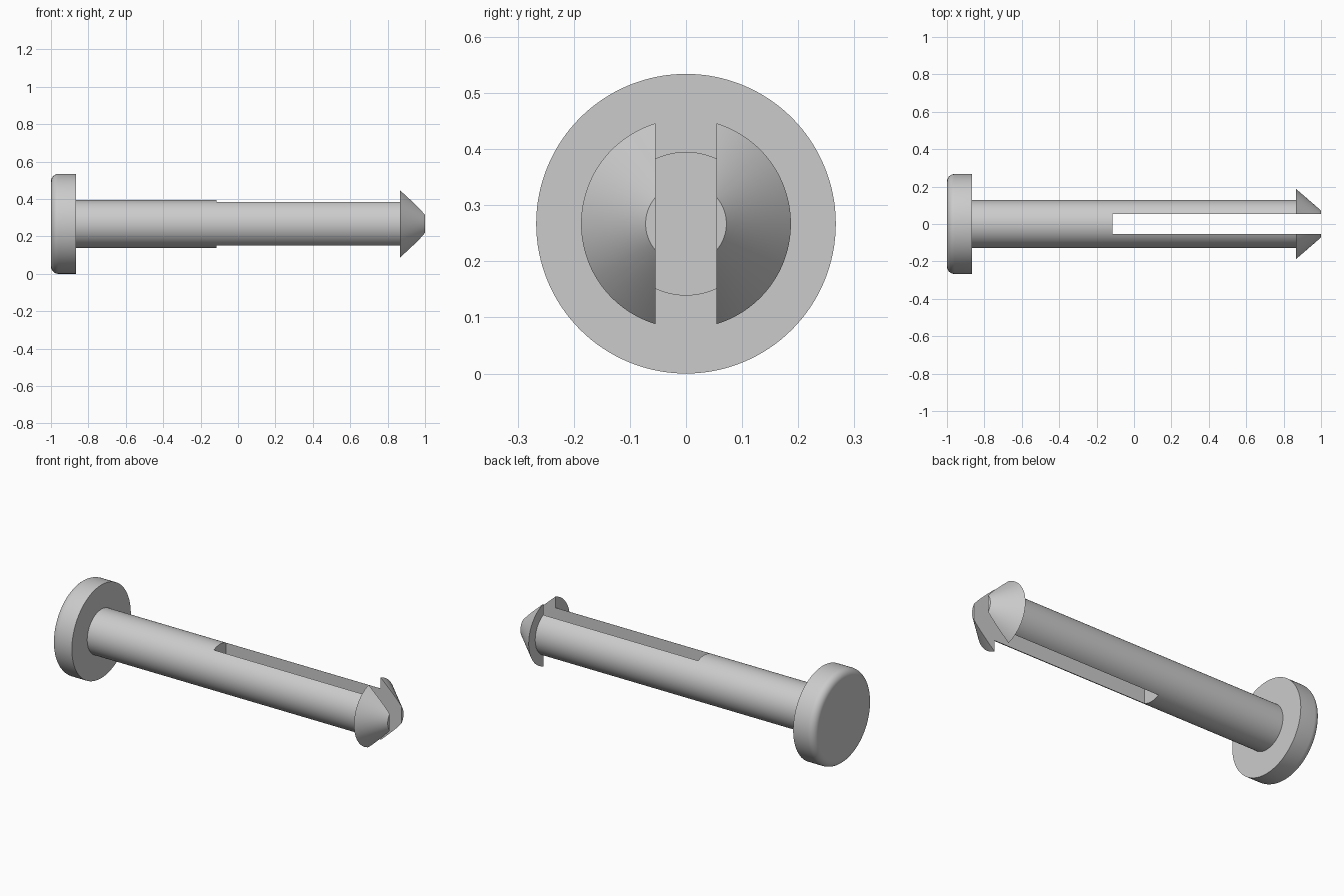
import bpy, bmesh, math

if "Cube" in bpy.data.objects:
    bpy.data.objects.remove(bpy.data.objects["Cube"])

SEG = 128
AXIS_Z = 0.267          # height of the pin's axis

grey = bpy.data.materials.new("grey plastic")
grey.diffuse_color = (0.6, 0.6, 0.6, 1)
grey.use_nodes = True
grey.node_tree.nodes["Principled BSDF"].inputs["Base Color"].default_value = grey.diffuse_color


def lathe(name, profile):
    """Revolve (x, radius) points around the long axis, with flat end caps."""
    bm = bmesh.new()
    rings = []
    for x, r in profile:
        rings.append([bm.verts.new((x, r * math.cos(2 * math.pi * i / SEG),
                                    AXIS_Z + r * math.sin(2 * math.pi * i / SEG)))
                      for i in range(SEG)])
    for a, b in zip(rings, rings[1:]):
        for i in range(SEG):
            j = (i + 1) % SEG
            bm.faces.new((a[i], a[j], b[j], b[i]))
    bm.faces.new(rings[0])
    bm.faces.new(rings[-1])
    bmesh.ops.recalc_face_normals(bm, faces=bm.faces)
    mesh = bpy.data.meshes.new(name)
    bm.to_mesh(mesh)
    bm.free()
    mesh.materials.append(grey)
    obj = bpy.data.objects.new(name, mesh)
    bpy.context.collection.objects.link(obj)
    return obj


# Head disc with rounded outer rim, stem, and conical barb in one profile
R, FILLET = 0.267, 0.04
rim = [(-1 + FILLET * (1 - math.sin(t)), R - FILLET * (1 - math.cos(t)))
       for t in [math.pi / 2 * (1 - k / 8) for k in range(9)]]
pin = lathe("slotted_pin", rim + [(-0.867, R), (-0.867, 0.128),
                                  (0.867, 0.128), (0.867, 0.187), (1.0, 0.072)])

# Slot that splits the stem and barb into two prongs
bpy.ops.mesh.primitive_cube_add(size=1, location=(0.4925, 0, AXIS_Z))
cutter = bpy.context.object
cutter.name = "slot_cutter"
cutter.scale = (1.215, 0.109, 0.6)
cutter.hide_render = True
cutter.data.materials.append(grey)
bpy.context.view_layer.update()

cut = pin.modifiers.new("slot", 'BOOLEAN')
cut.operation = 'DIFFERENCE'
cut.solver = 'EXACT'
cut.object = cutter

# Apply the cut, then smooth the round surfaces
bpy.ops.object.select_all(action='DESELECT')
pin.select_set(True)
bpy.context.view_layer.objects.active = pin
bpy.ops.object.modifier_apply(modifier="slot")
bpy.data.objects.remove(cutter, do_unlink=True)
bpy.ops.object.shade_smooth_by_angle(angle=math.radians(30))
